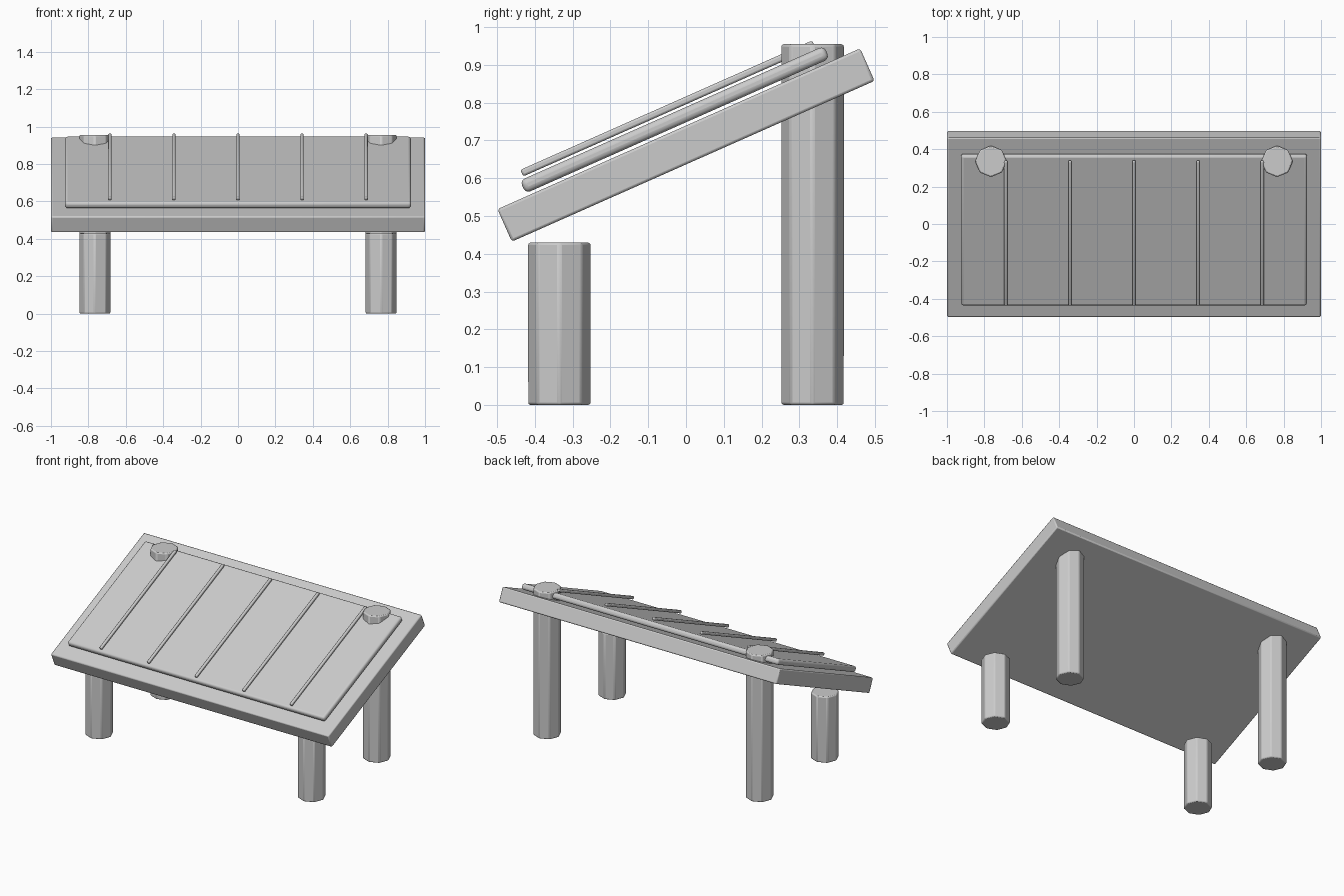
import bpy, math
from mathutils import Matrix, Vector

if "Cube" in bpy.data.objects:
    bpy.data.objects.remove(bpy.data.objects["Cube"])

grey = bpy.data.materials.new("light grey")
grey.diffuse_color = (0.6, 0.6, 0.6, 1)
grey.use_nodes = True
grey.node_tree.nodes["Principled BSDF"].inputs["Base Color"].default_value = grey.diffuse_color

TILT = Matrix.Translation((0, 0, 0.688)) @ Matrix.Rotation(math.radians(23.9), 4, 'X')


def finish(ob, name, bevel, segments):
    ob.name = name
    ob.data.materials.append(grey)
    mod = ob.modifiers.new("soft_edges", 'BEVEL')
    mod.width = bevel
    mod.segments = segments
    mod.limit_method = 'ANGLE'
    bpy.ops.object.shade_smooth_by_angle(angle=math.radians(40))


def tilted_box(name, centre, size, bevel, segments=2):
    """Box placed in the sloping frame of the top."""
    bpy.ops.mesh.primitive_cube_add(size=1)
    ob = bpy.context.object
    ob.data.transform(Matrix.Diagonal(Vector((*size, 1))))
    ob.matrix_world = TILT @ Matrix.Translation(centre)
    finish(ob, name, bevel, segments)


def leg(name, x, y, height):
    """Eight-sided post standing on the ground."""
    bpy.ops.mesh.primitive_cylinder_add(vertices=8, radius=0.084, depth=height,
                                        location=(x, y, height / 2))
    finish(bpy.context.object, name, 0.007, 2)


# Sloping slab and the raised panel on it
tilted_box("sloping_top", (0, 0, 0), (2, 1.05, 0.094), 0.007)
tilted_box("raised_panel", (0, 0, 0.0735), (1.85, 0.88, 0.037), 0.014, 3)

# Five thin ribs running up the slope
for i in range(-2, 3):
    tilted_box(f"rib_{i + 3}", (i * 0.3425, -0.005, 0.108), (0.018, 0.845, 0.019), 0.006)

# Short front legs, tall back legs passing through the top
for side, x in (("left", -0.765), ("right", 0.765)):
    leg(f"front_leg_{side}", x, -0.335, 0.43)
    leg(f"back_leg_{side}", x, 0.335, 0.955)
